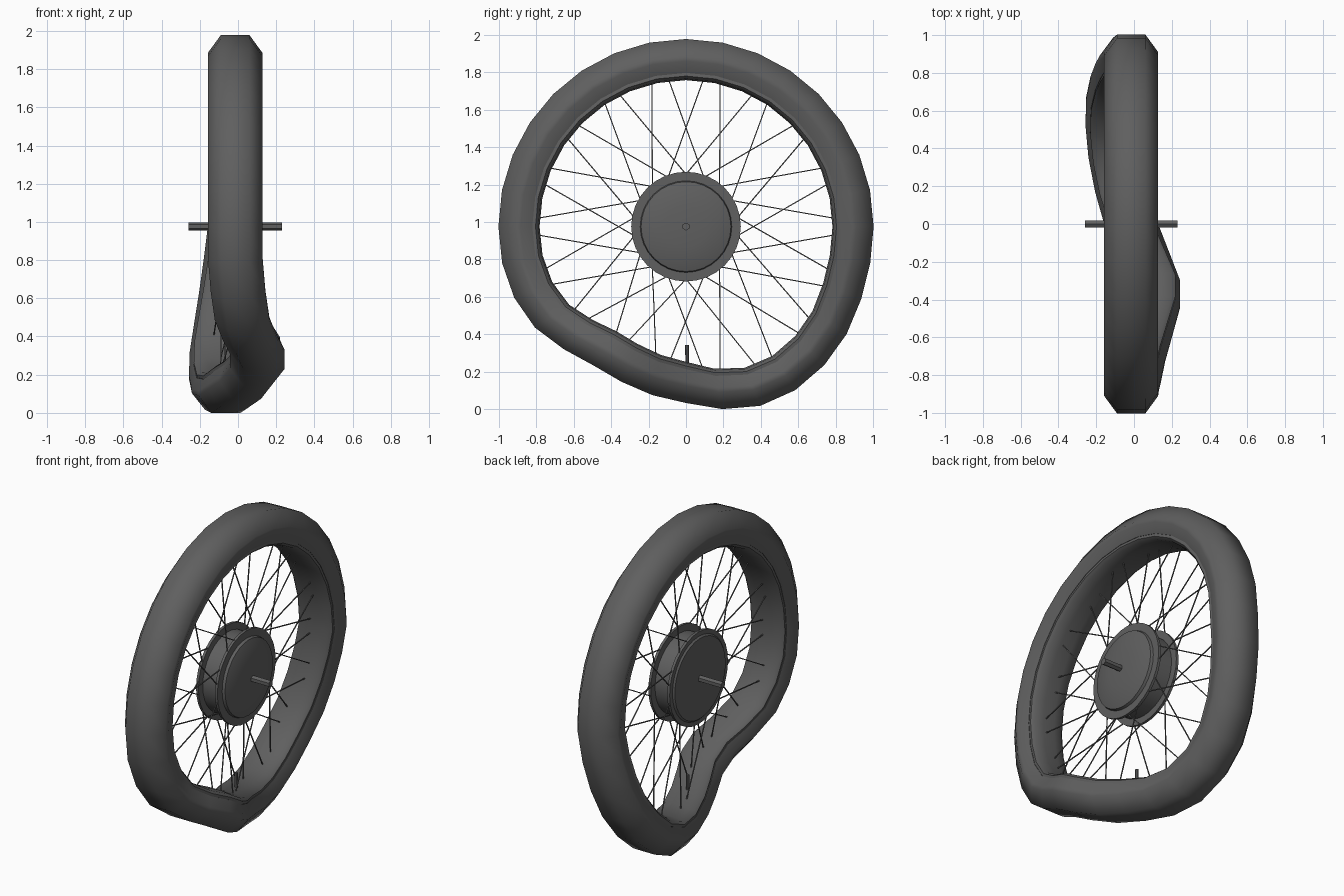
import bpy, bmesh, math

if "Cube" in bpy.data.objects:
    bpy.data.objects.remove(bpy.data.objects["Cube"])

CX, CZ = -0.015, 0.975      # wheel centre

mat = bpy.data.materials.new("dark_grey")
mat.diffuse_color = (0.115, 0.115, 0.115, 1)
mat.use_nodes = True
mat.node_tree.nodes["Principled BSDF"].inputs["Base Color"].default_value = mat.diffuse_color

# Buckle of the wheel: angle from straight down (+y positive), value
RADIAL = [(-80, 0), (-66, -.01), (-56, -.032), (-48, -.068), (-34, -.111), (-20, -.103),
          (0, -.06), (12, -.005), (17, .02), (27, .046), (38, .05), (50, .039),
          (60, .025), (71, .004), (82, 0)]
SIDE = [(-80, 0), (-60, .025), (-50, .055), (-38, .105), (-28, .13), (-20, .11), (-12, .065),
        (0, 0), (14, -.06), (25, -.09), (40, -.105), (55, -.075), (72, -.035), (90, 0)]


def lerp(table, a):
    for (a0, v0), (a1, v1) in zip(table, table[1:]):
        if a0 <= a <= a1:
            return v0 + (v1 - v0) * (a - a0) / (a1 - a0)
    return 0


def wheel_point(deg, r, x, warp=True):
    """Point at an angle from straight down, with the buckle applied."""
    deg = (deg + 180) % 360 - 180
    if warp:
        r += lerp(RADIAL, deg)
        x += lerp(SIDE, deg)
    a = math.radians(deg)
    return (CX + x, r * math.sin(a), CZ - r * math.cos(a))


def make(name, bm, angle=None):
    bmesh.ops.remove_doubles(bm, verts=bm.verts, dist=1e-5)
    bmesh.ops.recalc_face_normals(bm, faces=bm.faces)
    me = bpy.data.meshes.new(name)
    bm.to_mesh(me)
    bm.free()
    me.materials.append(mat)
    ob = bpy.data.objects.new(name, me)
    bpy.context.collection.objects.link(ob)
    if angle:
        bpy.ops.object.select_all(action='DESELECT')
        ob.select_set(True)
        bpy.context.view_layer.objects.active = ob
        bpy.ops.object.shade_smooth_by_angle(angle=math.radians(angle))
    return ob


def lathe(name, profile, n, closed, warp, angle):
    """Sweep an (x, r) profile round the axle."""
    bm = bmesh.new()
    rings = [[bm.verts.new(wheel_point(360 * i / n, r, x, warp)) for x, r in profile]
             for i in range(n)]
    m = len(profile)
    for i in range(n):
        a, b = rings[i], rings[(i + 1) % n]
        for j in range(m if closed else m - 1):
            k = (j + 1) % m
            bm.faces.new((a[j], a[k], b[k], b[j]))
    if not closed:               # cap the two ends
        bm.faces.new([r[0] for r in rings])
        bm.faces.new([r[-1] for r in rings])
    return make(name, bm, angle)


def mirrored(half):
    return half + [(-x, r) for x, r in reversed(half)]


# Tyre and rim, both buckled at the bottom
lathe("tyre", mirrored([(.075, 1.003), (.143, .91), (.143, .885), (.118, .822)]), 32, True, True, 60)
lathe("rim", mirrored([(.112, .84), (.118, .805), (.10, .79), (.04, .783)]), 32, True, True, 40)

# Hub: domed motor casing with two spoke flanges and a flat back disc
lathe("hub_shell", [(-.085, .255), (-.075, .265), (-.075, .293), (-.058, .293), (-.058, .25),
                    (.058, .25), (.058, .293), (.075, .293), (.075, .245), (.092, .24),
                    (.108, .19), (.117, .11), (.12, .03)], 32, False, False, 35)
lathe("axle", [(-.245, .021), (.245, .021)], 6, False, False, 20)


def rod(bm, p, q, rad, n=4):
    from mathutils import Vector
    p, q = Vector(p), Vector(q)
    d = (q - p).normalized()
    u = d.orthogonal().normalized()
    v = d.cross(u)
    rings = []
    for c in (p, q):
        rings.append([bm.verts.new(c + rad * (u * math.cos(t) + v * math.sin(t)))
                      for t in (2 * math.pi * i / n for i in range(n))])
    for i in range(n):
        j = (i + 1) % n
        bm.faces.new((rings[0][i], rings[0][j], rings[1][j], rings[1][i]))
    bm.faces.new(rings[0])
    bm.faces.new(rings[1])


# Crossed spokes, pairs alternating between the two flanges
bm = bmesh.new()
for k in range(18):
    side = .066 if k % 2 else -.066
    for s in (-1, 1):
        c = 10 + 20 * k
        rod(bm, wheel_point(c + 30 * s, .28, side, False),
            wheel_point(c + 3.3 * s, .79, side * .3), .004)
make("spokes", bm)

# Valve stem
bm = bmesh.new()
rod(bm, wheel_point(0.5, .80, 0), wheel_point(0.5, .69, 0), .01, 8)
make("valve_stem", bm, 40)
